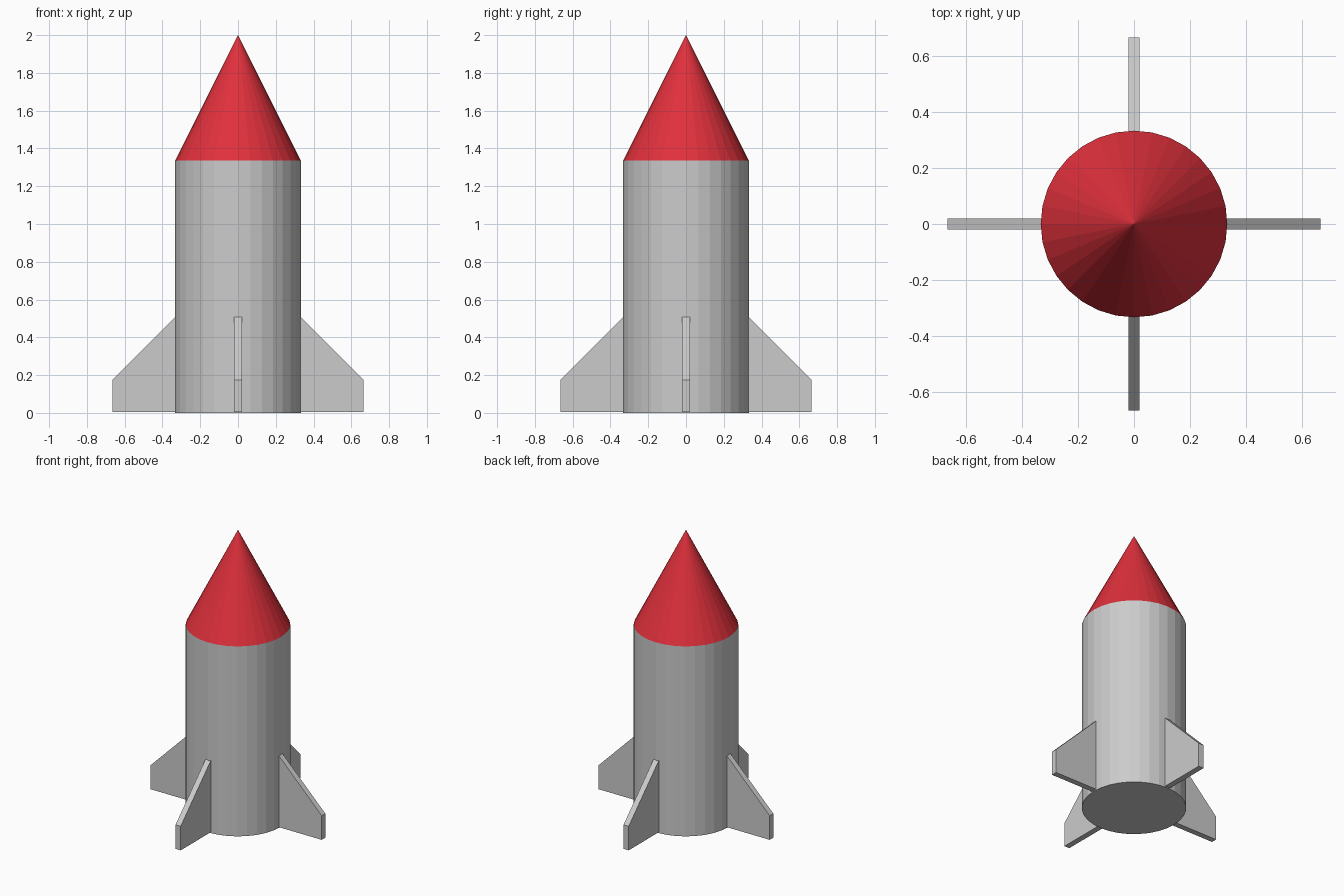
import bpy, bmesh
from math import pi
from mathutils import Matrix

if "Cube" in bpy.data.objects:
    bpy.data.objects.remove(bpy.data.objects["Cube"])

SIDES = 32
R = 0.333


def make_object(name, bm, color=None):
    bmesh.ops.recalc_face_normals(bm, faces=bm.faces)
    mesh = bpy.data.meshes.new(name)
    bm.to_mesh(mesh)
    bm.free()
    obj = bpy.data.objects.new(name, mesh)
    bpy.context.collection.objects.link(obj)
    if color:
        mat = bpy.data.materials.new(name + "_paint")
        mat.diffuse_color = color
        mat.use_nodes = True
        mat.node_tree.nodes["Principled BSDF"].inputs["Base Color"].default_value = mat.diffuse_color
        mesh.materials.append(mat)
    return obj


def make_cone(name, r_bottom, r_top, z0, z1, caps, color=None):
    bm = bmesh.new()
    bmesh.ops.create_cone(bm, cap_ends=caps, segments=SIDES, radius1=r_bottom,
                          radius2=r_top, depth=z1 - z0,
                          matrix=Matrix.Translation((0, 0, (z0 + z1) / 2)))
    bmesh.ops.remove_doubles(bm, verts=bm.verts, dist=1e-5)
    return make_object(name, bm, color)


def make_fin(name, angle):
    # Side profile in x/z, extruded to the fin thickness
    profile = [(0.325, 0.006), (0.665, 0.006), (0.665, 0.175), (0.325, 0.515)]
    thick = 0.04
    bm = bmesh.new()
    face = bm.faces.new([bm.verts.new((x, -thick / 2, z)) for x, z in profile])
    geom = bmesh.ops.extrude_face_region(bm, geom=[face])["geom"]
    moved = [v for v in geom if isinstance(v, bmesh.types.BMVert)]
    bmesh.ops.translate(bm, verts=moved, vec=(0, thick, 0))
    bmesh.ops.rotate(bm, verts=bm.verts, matrix=Matrix.Rotation(angle, 3, 'Z'))
    return make_object(name, bm)


# Body tube and red nose
make_cone("body", R, R, 0, 1.335, True)
make_cone("nose_cone", R, 0, 1.335, 2.0, False, (0.75, 0.03, 0.045, 1))

# Four fins around the base
for i, side in enumerate(("right", "back", "left", "front")):
    make_fin(side + "_fin", i * pi / 2)
